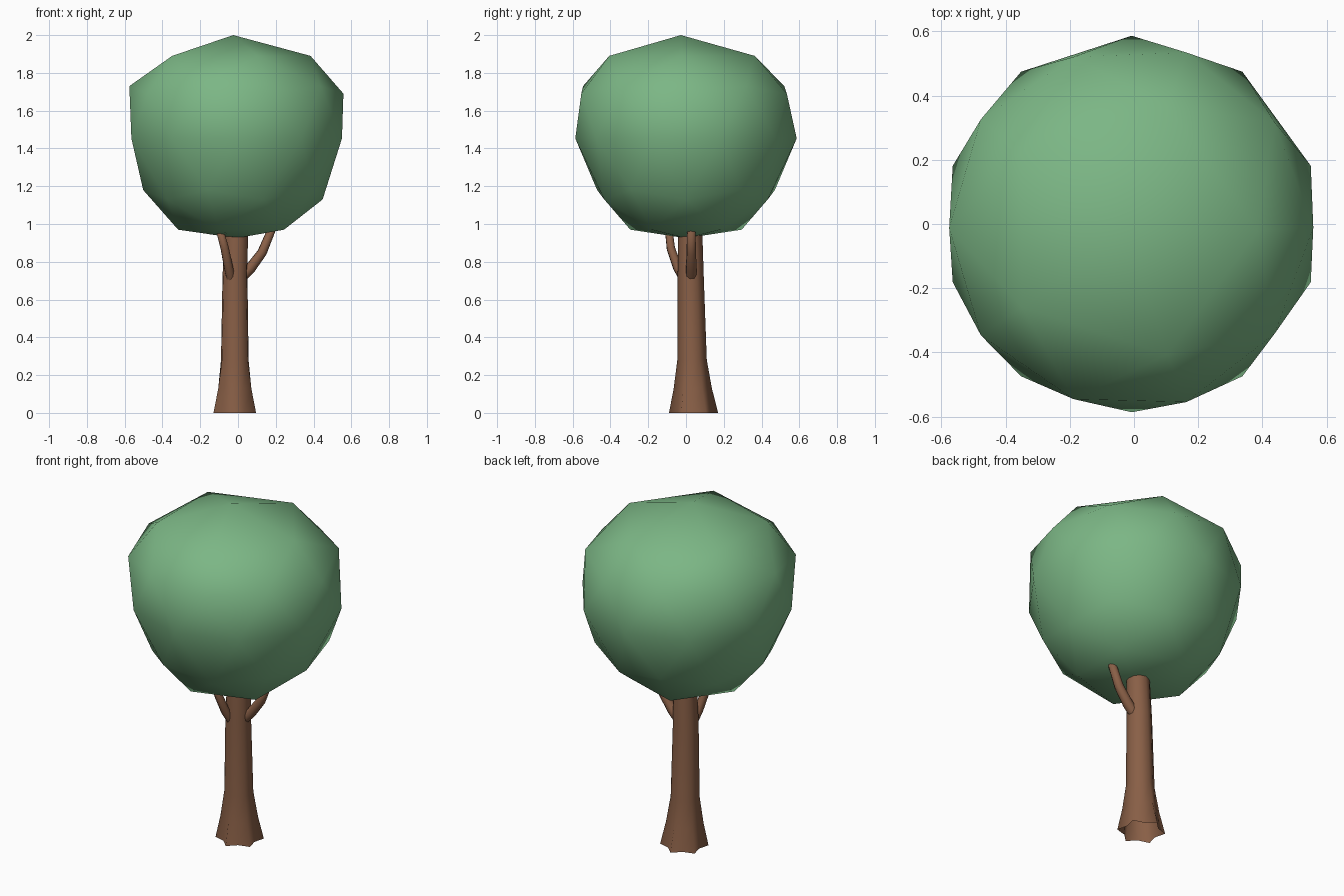
import bpy, bmesh, math
from mathutils import Vector

if "Cube" in bpy.data.objects:
    bpy.data.objects.remove(bpy.data.objects["Cube"])


def material(name, rgb):
    m = bpy.data.materials.new(name)
    m.diffuse_color = (*rgb, 1)
    m.use_nodes = True
    m.node_tree.nodes["Principled BSDF"].inputs["Base Color"].default_value = m.diffuse_color
    return m


bark = material("bark brown", (0.25, 0.115, 0.062))
leaf = material("leaf green", (0.20, 0.47, 0.235))


def finish(bm, name, mat):
    bmesh.ops.recalc_face_normals(bm, faces=bm.faces)
    for f in bm.faces:
        f.smooth = True
    me = bpy.data.meshes.new(name)
    bm.to_mesh(me)
    bm.free()
    me.materials.append(mat)
    ob = bpy.data.objects.new(name, me)
    bpy.context.collection.objects.link(ob)
    return ob


def skin(bm, rings, cap_top=True):
    loops = [[bm.verts.new(p) for p in r] for r in rings]
    n = len(loops[0])
    for a, b in zip(loops, loops[1:]):
        for i in range(n):
            j = (i + 1) % n
            bm.faces.new((a[i], a[j], b[j], b[i]))
    if cap_top:
        bm.faces.new(loops[-1])


# trunk: twelve sides, six root lobes at the open base
# (centre x, centre y, z, lobe radius, valley radius)
stations = [(-0.017, 0.04, 0, 0.13, 0.096), (-0.017, 0.036, 0.13, 0.101, 0.084),
            (-0.017, 0.032, 0.28, 0.078, 0.073), (-0.016, 0.025, 0.72, 0.069, 0.066),
            (-0.008, 0.022, 1.0, 0.063, 0.061), (-0.005, 0.02, 1.2, 0.055, 0.055)]
bm = bmesh.new()
rings = []
for cx, cy, z, lobe, valley in stations:
    ring = []
    for i in range(12):
        a = math.radians(90 + 30 * i)
        r = valley if i % 2 else lobe
        ring.append((cx + r * math.cos(a), cy + r * math.sin(a), z))
    rings.append(ring)
skin(bm, rings)
finish(bm, "trunk", bark)


# branches: tapered tubes along short paths
def branch(name, path, radii):
    pts = [Vector(p) for p in path]
    rings = []
    for i, p in enumerate(pts):
        d = (pts[min(i + 1, len(pts) - 1)] - pts[max(i - 1, 0)]).normalized()
        u = d.cross(Vector((0.3, 1, 0))).normalized()
        v = d.cross(u)
        rings.append([p + radii[i] * (u * math.cos(k * math.pi / 4) + v * math.sin(k * math.pi / 4))
                      for k in range(8)])
    bm = bmesh.new()
    skin(bm, rings)
    finish(bm, name, bark)


branch("right_branch", [(0.0, 0.028, 0.70), (0.065, 0.028, 0.765), (0.128, 0.028, 0.85), (0.19, 0.028, 1.0)],
       [0.03, 0.029, 0.026, 0.022])
branch("front_branch", [(-0.035, -0.005, 0.70), (-0.05, -0.045, 0.77), (-0.07, -0.08, 0.87), (-0.105, -0.095, 1.0)],
       [0.025, 0.025, 0.023, 0.02])

# canopy: icosphere with each ring of vertices reshaped
profile = [(1.0, 0.0, 2.0), (0.851, 0.405, 1.89), (0.526, 0.56, 1.73), (0.447, 0.572, 1.69),
           (0.0, 0.586, 1.453), (-0.447, 0.495, 1.18), (-0.526, 0.455, 1.13),
           (-0.851, 0.31, 0.97), (-1.0, 0.0, 0.925)]
bm = bmesh.new()
bmesh.ops.create_icosphere(bm, subdivisions=2, radius=1)
for v in bm.verts:
    h = v.co.normalized().z
    _, r, z = min(profile, key=lambda p: abs(p[0] - h))
    a = math.atan2(v.co.y, v.co.x)
    lean = 0.018 * max(0, z - 1.5) / 0.5
    v.co = (-0.007 + r * math.cos(a) - lean, r * math.sin(a) - 1.5 * lean, z)
finish(bm, "canopy", leaf)
